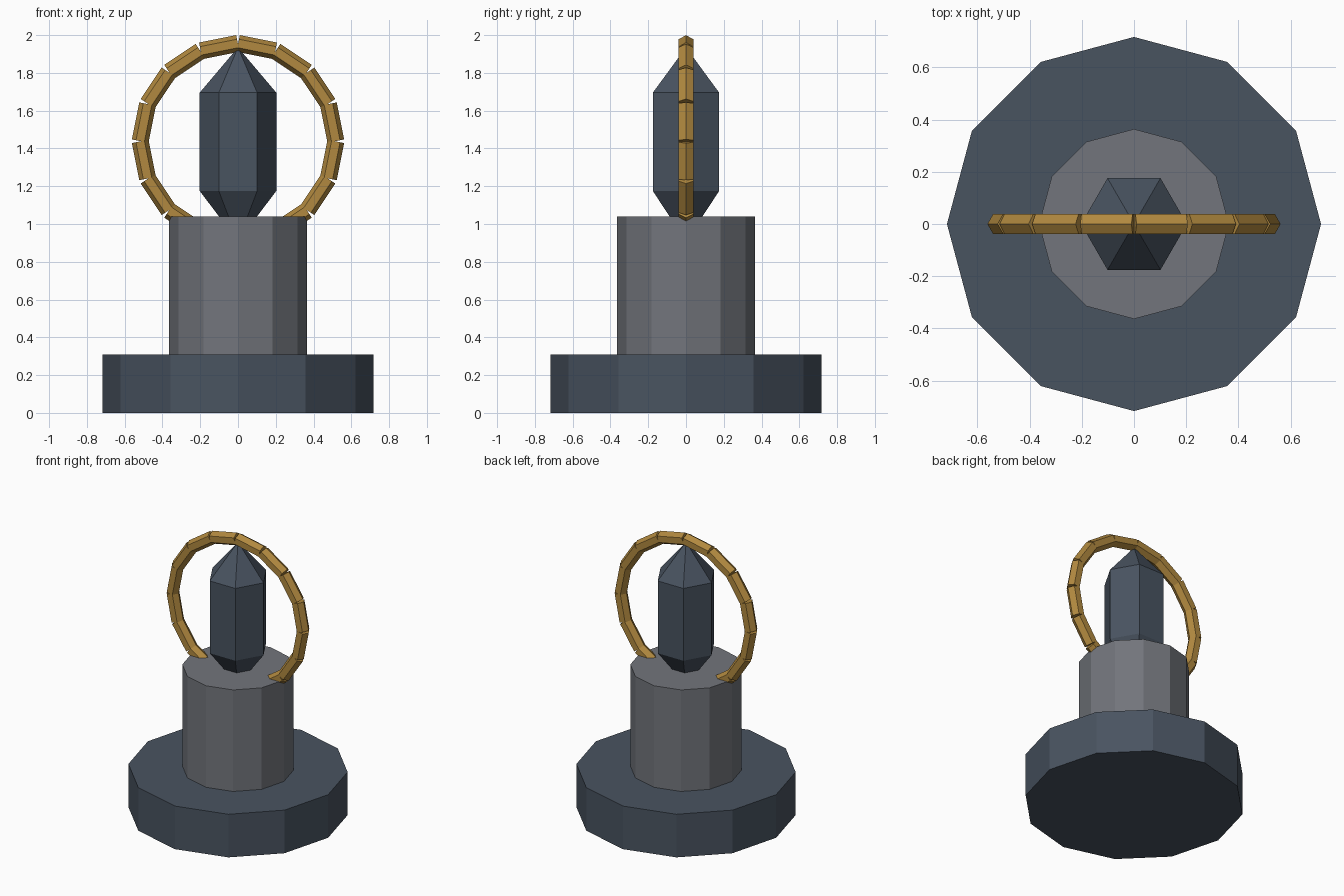
import bpy, math
from mathutils import Matrix, Vector

cube = bpy.data.objects.get("Cube")
if cube:
    bpy.data.objects.remove(cube, do_unlink=True)


def make_material(name, rgb):
    mat = bpy.data.materials.new(name)
    mat.use_nodes = True
    colour = (*rgb, 1.0)
    mat.diffuse_color = colour
    mat.node_tree.nodes["Principled BSDF"].inputs["Base Color"].default_value = colour
    return mat


def lathe(name, profile, sides, mat, matrix=Matrix()):
    """Flat-sided solid from (radius, height) pairs, first corner on +x; radius 0 makes a tip."""
    verts, rings, faces = [], [], []
    for radius, z in profile:
        count = sides if radius > 0 else 1
        rings.append([len(verts) + i for i in range(count)])
        for i in range(count):
            a = math.tau * i / sides
            verts.append(matrix @ Vector((radius * math.cos(a), radius * math.sin(a), z)))
    for low, high in zip(rings, rings[1:]):
        for i in range(sides):
            j = (i + 1) % sides
            if len(high) == 1:
                faces.append((low[i], low[j], high[0]))
            else:
                faces.append((low[i], low[j], high[j], high[i]))
    faces.append(rings[0][::-1])
    if len(rings[-1]) > 1:
        faces.append(rings[-1])
    mesh = bpy.data.meshes.new(name)
    mesh.from_pydata(verts, [], faces)
    mesh.materials.append(mat)
    obj = bpy.data.objects.new(name, mesh)
    bpy.context.scene.collection.objects.link(obj)
    return obj


slate = make_material("dark slate", (0.066, 0.087, 0.118))
stone = make_material("grey stone", (0.168, 0.178, 0.200))
gold = make_material("aged gold", (0.440, 0.250, 0.050))

# Stepped pedestal
lathe("base", [(0.717, 0), (0.717, 0.31)], 12, slate)
lathe("pillar", [(0.364, 0.31), (0.364, 1.04)], 12, stone)

# Pointed crystal, its lower end sunk into the pillar
lathe("crystal", [(0.07, 1.0), (0.203, 1.175), (0.203, 1.695), (0, 1.935)], 6, slate)

# Upright ring of straight hexagonal bars, passing through the pillar top
SEGMENTS = 16
centre = Matrix.Translation((0, 0, 1.438))
for k in range(SEGMENTS):
    turn = Matrix.Rotation(math.tau * (k + 0.5) / SEGMENTS, 4, "Y")
    place = centre @ turn @ Matrix.Translation((0.508, 0, 0))
    lathe(f"ring_segment_{k + 1}", [(0.045, -0.1), (0.045, 0.1)], 6, gold, place)
